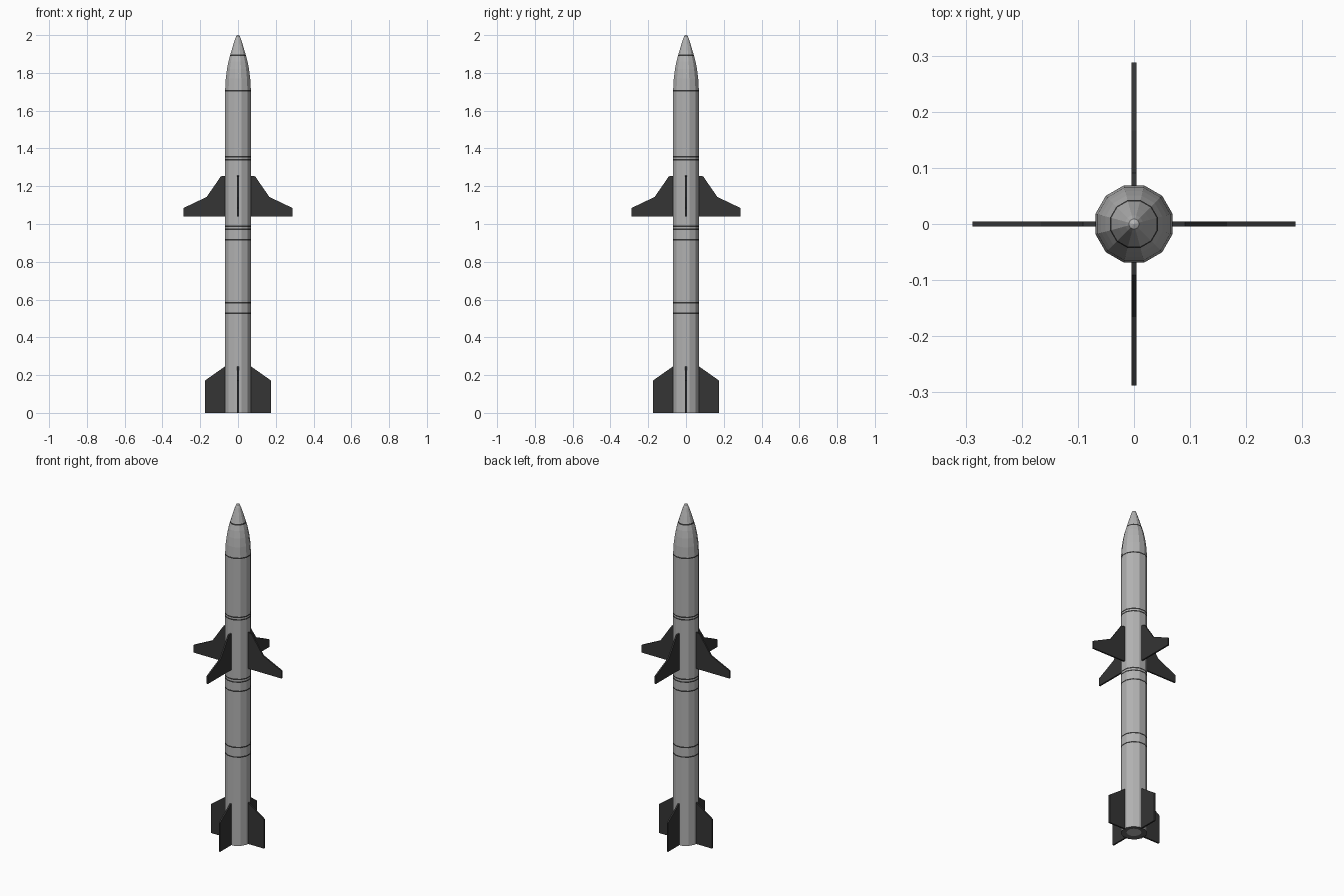
import bpy, bmesh, math

if "Cube" in bpy.data.objects:
    bpy.data.objects.remove(bpy.data.objects["Cube"])

SIDES = 12
R = 0.071


def material(name, v):
    m = bpy.data.materials.new(name)
    m.diffuse_color = (v, v, v, 1)
    m.use_nodes = True
    m.node_tree.nodes["Principled BSDF"].inputs["Base Color"].default_value = m.diffuse_color
    return m


grey = material("body_grey", 0.45)
dark = material("dark_grey", 0.035)
mid = material("rim_grey", 0.12)


def finish(name, bm, mats):
    bmesh.ops.recalc_face_normals(bm, faces=bm.faces)
    me = bpy.data.meshes.new(name)
    bm.to_mesh(me)
    bm.free()
    for m in mats:
        me.materials.append(m)
    ob = bpy.data.objects.new(name, me)
    bpy.context.collection.objects.link(ob)
    return ob


# Fuselage outline: (radius, height), then painted seam bands cut into it
outline = [(R, 0), (R, 1.70), (0.067, 1.77), (0.0605, 1.82), (0.0525, 1.86),
           (0.0425, 1.895), (0.029, 1.94), (0.016, 1.98), (0.009, 1.996)]
seams = [0.527, 0.584, 0.917, 0.972, 0.988, 1.341, 1.356, 1.706, 1.893]
HALF = 0.004


def radius_at(z):
    for (r0, z0), (r1, z1) in zip(outline, outline[1:]):
        if z0 <= z <= z1:
            return r0 + (r1 - r0) * (z - z0) / (z1 - z0)


heights = {z for r, z in outline if all(abs(z - s) > HALF for s in seams)}
heights |= {s + d for s in seams for d in (-HALF, HALF)}
heights = sorted(heights)


def ring(bm, r, z):
    return [bm.verts.new((r * math.cos(a), r * math.sin(a), z))
            for a in (2 * math.pi * (i + 0.5) / SIDES for i in range(SIDES))]


def bridge(bm, a, b, mat):
    for i in range(SIDES):
        j = (i + 1) % SIDES
        bm.faces.new((a[i], a[j], b[j], b[i])).material_index = mat


# Fuselage with nose cone, seam bands and exhaust rim
bm = bmesh.new()
rings = [ring(bm, radius_at(z), z) for z in heights]
for k in range(len(rings) - 1):
    centre = (heights[k] + heights[k + 1]) / 2
    band = any(abs(centre - s) < 0.001 for s in seams)
    bridge(bm, rings[k], rings[k + 1], 1 if band else 0)
tip = bm.verts.new((0, 0, 2.0))
for i in range(SIDES):
    bm.faces.new((rings[-1][i], rings[-1][(i + 1) % SIDES], tip))
exhaust = ring(bm, 0.04, 0.004)
bridge(bm, exhaust, rings[0], 2)
bm.faces.new(exhaust)
finish("fuselage", bm, [grey, dark, mid])


# Four copies of a flat fin around the body
def fins(name, profile, thickness):
    for k in range(4):
        bm = bmesh.new()
        face = bm.faces.new([bm.verts.new((x, -thickness / 2, z)) for x, z in profile])
        ext = bmesh.ops.extrude_face_region(bm, geom=[face])
        for v in ext["geom"]:
            if isinstance(v, bmesh.types.BMVert):
                v.co.y += thickness
        finish(f"{name}_{k + 1}", bm, [dark]).rotation_euler.z = k * math.pi / 2


fins("wing", [(0.06, 1.04), (0.288, 1.04), (0.288, 1.085), (0.166, 1.143),
              (0.091, 1.252), (0.06, 1.257)], 0.009)
fins("tail_fin", [(0.06, 0), (0.174, 0), (0.174, 0.172), (0.06, 0.252)], 0.009)
